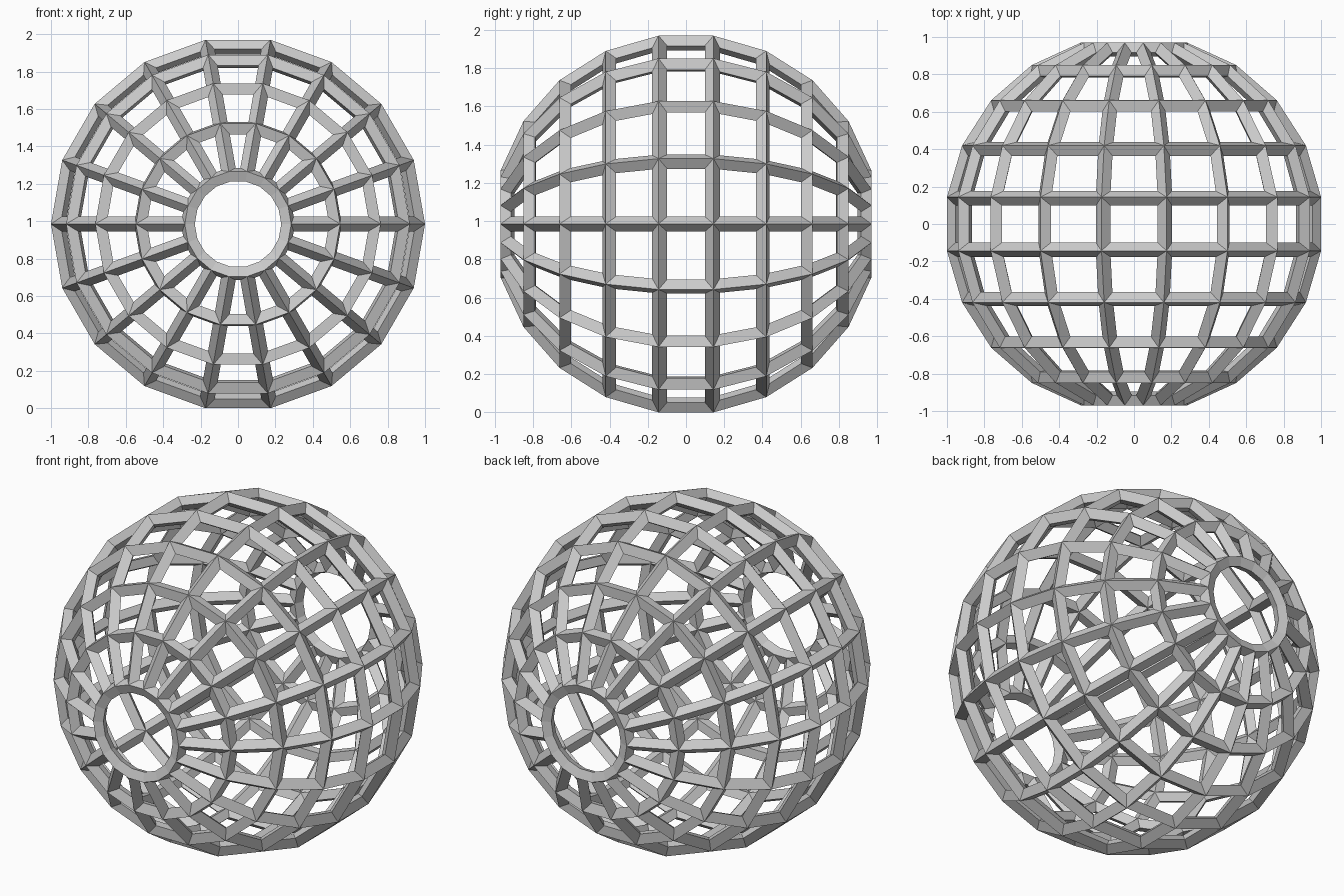
import bpy, bmesh
from math import sin, cos, pi

if "Cube" in bpy.data.objects:
    bpy.data.objects.remove(bpy.data.objects["Cube"])

SEG, RINGS = 18, 11            # sides around the y axis, latitude steps
R = 1 / cos(pi / RINGS / 2)    # widest rings reach x = +-1
CZ = sin(4 * 2 * pi / SEG)     # centre height, flat facet rests on z = 0

# Open globe surface: poles on the y axis, pole caps left out
bm = bmesh.new()
rings = []
for i in range(1, RINGS):
    t = pi * i / RINGS
    rings.append([bm.verts.new((R * sin(t) * cos(2 * pi * j / SEG),
                                -R * cos(t),
                                CZ + R * sin(t) * sin(2 * pi * j / SEG)))
                  for j in range(SEG)])
for a, b in zip(rings, rings[1:]):
    for j in range(SEG):
        k = (j + 1) % SEG
        bm.faces.new((a[j], b[j], b[k], a[k]))
bm.normal_update()

mesh = bpy.data.meshes.new("lattice_globe")
bm.to_mesh(mesh)
bm.free()
globe = bpy.data.objects.new("lattice_globe", mesh)
bpy.context.collection.objects.link(globe)

# Bars along every edge: flat outside, ridged inside
wire = globe.modifiers.new("bars", 'WIREFRAME')
wire.thickness = 0.08
wire.offset = -1
wire.use_even_offset = True
wire.use_boundary = True
wire.use_replace = True
